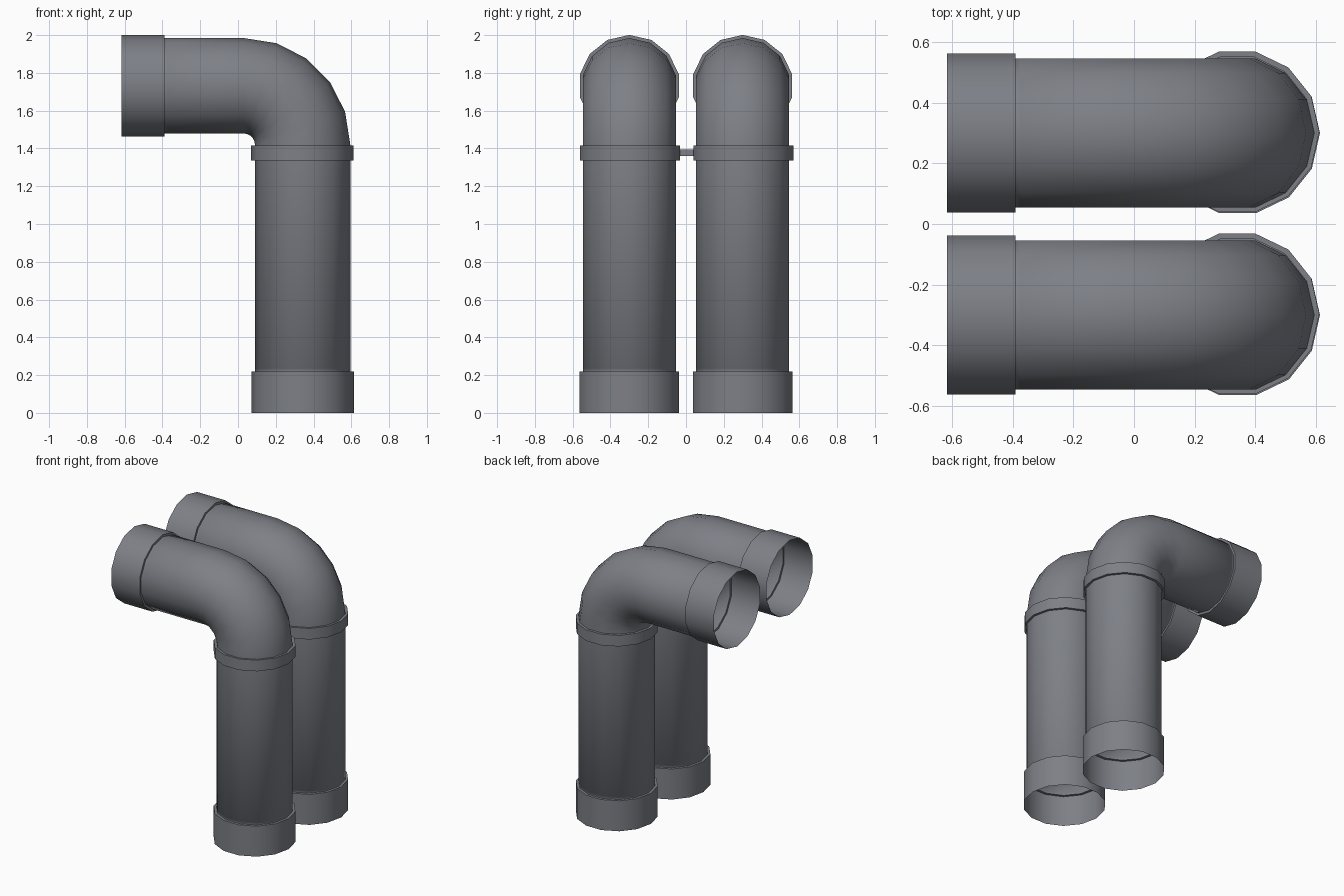
import bpy
import math

if "Cube" in bpy.data.objects:
    bpy.data.objects.remove(bpy.data.objects["Cube"])

SIDES = 14
R_PIPE, R_COLLAR = 0.2525, 0.271
X_V, Z_H = 0.342, 1.732          # axes of the upright and level runs
BEND_X, BEND_Z = 0.03, 1.42      # bend centre
R_BEND = 0.312

grey = bpy.data.materials.new("pipe grey")
grey.diffuse_color = (0.205, 0.215, 0.24, 1)
grey.use_nodes = True
grey.node_tree.nodes["Principled BSDF"].inputs["Base Color"].default_value = grey.diffuse_color


def finish(name, verts, faces):
    me = bpy.data.meshes.new(name)
    me.from_pydata(verts, [], faces)
    me.materials.append(grey)
    ob = bpy.data.objects.new(name, me)
    bpy.context.collection.objects.link(ob)
    me.shade_smooth()
    me.set_sharp_from_angle(angle=math.radians(32))
    return ob


def sweep(name, y, rings, start_cap=None, end_cap=None):
    """Skin rings given as (x, z, path angle in degrees, radius)."""
    verts, faces = [], []
    for x, z, a, r in rings:
        a = math.radians(a)
        for j in range(SIDES):
            t = 2 * math.pi * j / SIDES
            c = r * math.cos(t)
            verts.append((x + c * math.cos(a), y + r * math.sin(t), z + c * math.sin(a)))
    for i in range(len(rings) - 1):
        for j in range(SIDES):
            k = (j + 1) % SIDES
            faces.append((i * SIDES + j, i * SIDES + k,
                          (i + 1) * SIDES + k, (i + 1) * SIDES + j))
    if start_cap is not None:
        faces.append([start_cap * SIDES + j for j in reversed(range(SIDES))])
    if end_cap is not None:
        faces.append([end_cap * SIDES + j for j in range(SIDES)])
    return finish(name, verts, faces)


for side, y in (("front", -0.3), ("back", 0.3)):
    # Bent pipe, closed just inside both mouths
    rings = [(X_V, 0.22, 0, R_PIPE), (X_V, 0.235, 0, R_PIPE)]
    for i in range(6):
        a = math.radians(18 * i)
        rings.append((BEND_X + R_BEND * math.cos(a),
                      BEND_Z + R_BEND * math.sin(a), 18 * i, R_PIPE))
    rings += [(-0.375, Z_H, 90, R_PIPE), (-0.39, Z_H, 90, R_PIPE)]
    sweep(side + "_pipe", y, rings, 1, len(rings) - 2)

    # Open sockets at the foot and at the level end
    sweep(side + "_foot_socket", y, [(X_V, 0, 0, R_COLLAR), (X_V, 0.22, 0, R_COLLAR),
                                     (X_V, 0.22, 0, R_PIPE)])
    sweep(side + "_end_socket", y, [(-0.39, Z_H, 90, R_PIPE), (-0.39, Z_H, 90, 0.269),
                                    (-0.617, Z_H, 90, 0.269)])

    # Clamp band below the bend
    sweep(side + "_clamp", y + 0.004, [(0.34, 1.335, 0, R_PIPE), (0.34, 1.335, 0, R_COLLAR),
                                       (0.34, 1.415, 0, R_COLLAR), (0.34, 1.415, 0, R_PIPE)])

# Two thin strips joining the clamps
for name, x, s in (("left_link", 0.309, 1), ("right_link", 0.377, -1)):
    v = [(x, s * 0.04, 1.36), (x, -s * 0.04, 1.36), (x, -s * 0.04, 1.394), (x, s * 0.04, 1.394)]
    finish(name, v, [(0, 1, 2, 3)])
